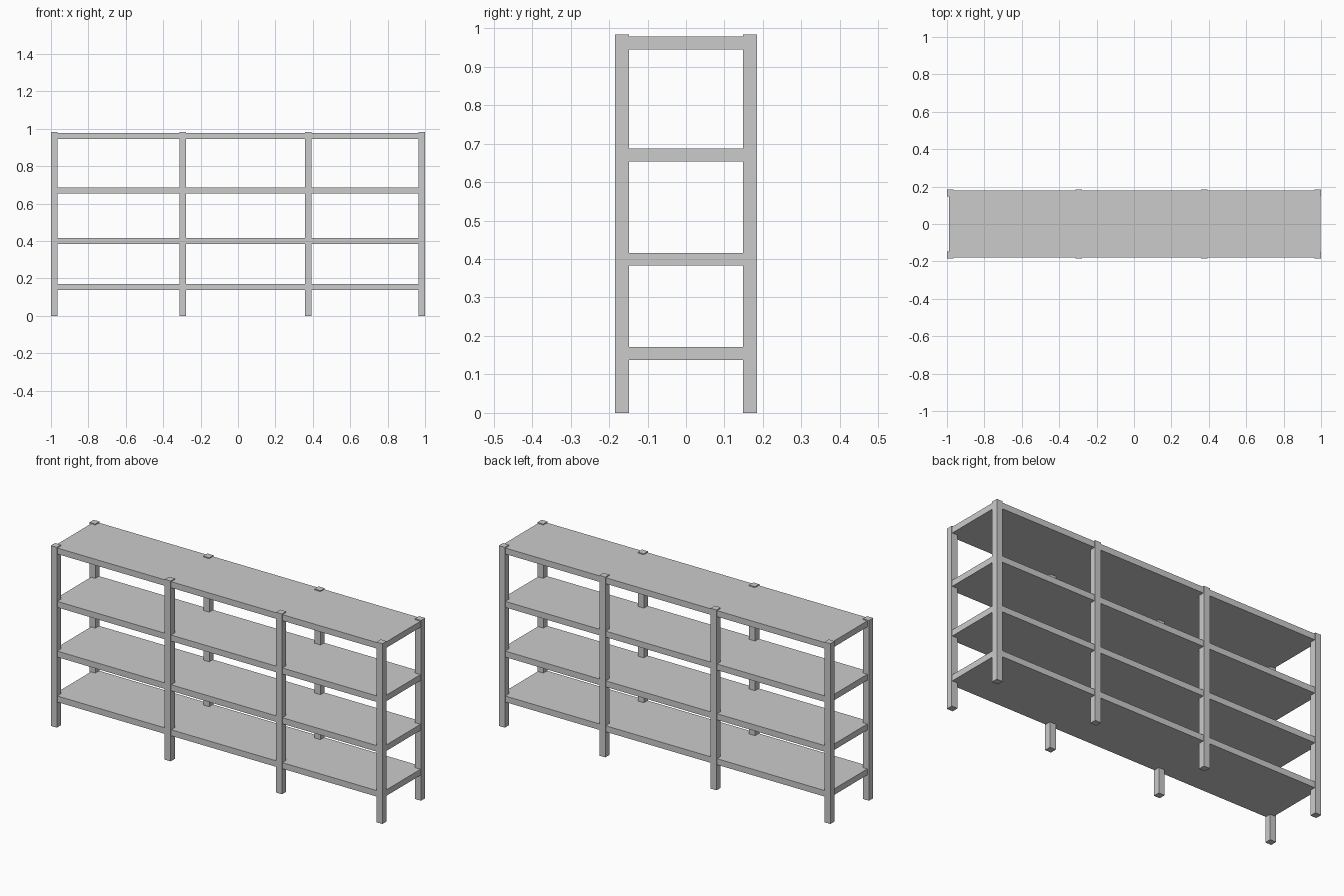
import bpy

if "Cube" in bpy.data.objects:
    bpy.data.objects.remove(bpy.data.objects["Cube"])


def box(name, x0, x1, y0, y1, z0, z1):
    bpy.ops.mesh.primitive_cube_add(size=1, location=((x0 + x1) / 2, (y0 + y1) / 2, (z0 + z1) / 2))
    ob = bpy.context.object
    ob.name = name
    ob.scale = (x1 - x0, y1 - y0, z1 - z0)
    bpy.ops.object.transform_apply(location=False, rotation=False, scale=True)
    return ob


HALF_DEPTH = 0.184
POST = 0.036
HEIGHT = 0.983

# Square posts, front and back rows
for i, x in enumerate((-1.0, -0.313, 0.358, 1.0 - POST)):
    box(f"front_post_{i + 1}", x, x + POST, -HALF_DEPTH, -HALF_DEPTH + POST, 0, HEIGHT)
    box(f"back_post_{i + 1}", x, x + POST, HALF_DEPTH - POST, HALF_DEPTH, 0, HEIGHT)

# Shelf boards, slightly inset from the post faces
for i, top in enumerate((0.171, 0.416, 0.687, 0.978)):
    box(f"shelf_{i + 1}", -0.99, 0.997, -0.18, 0.18, top - 0.033, top)
